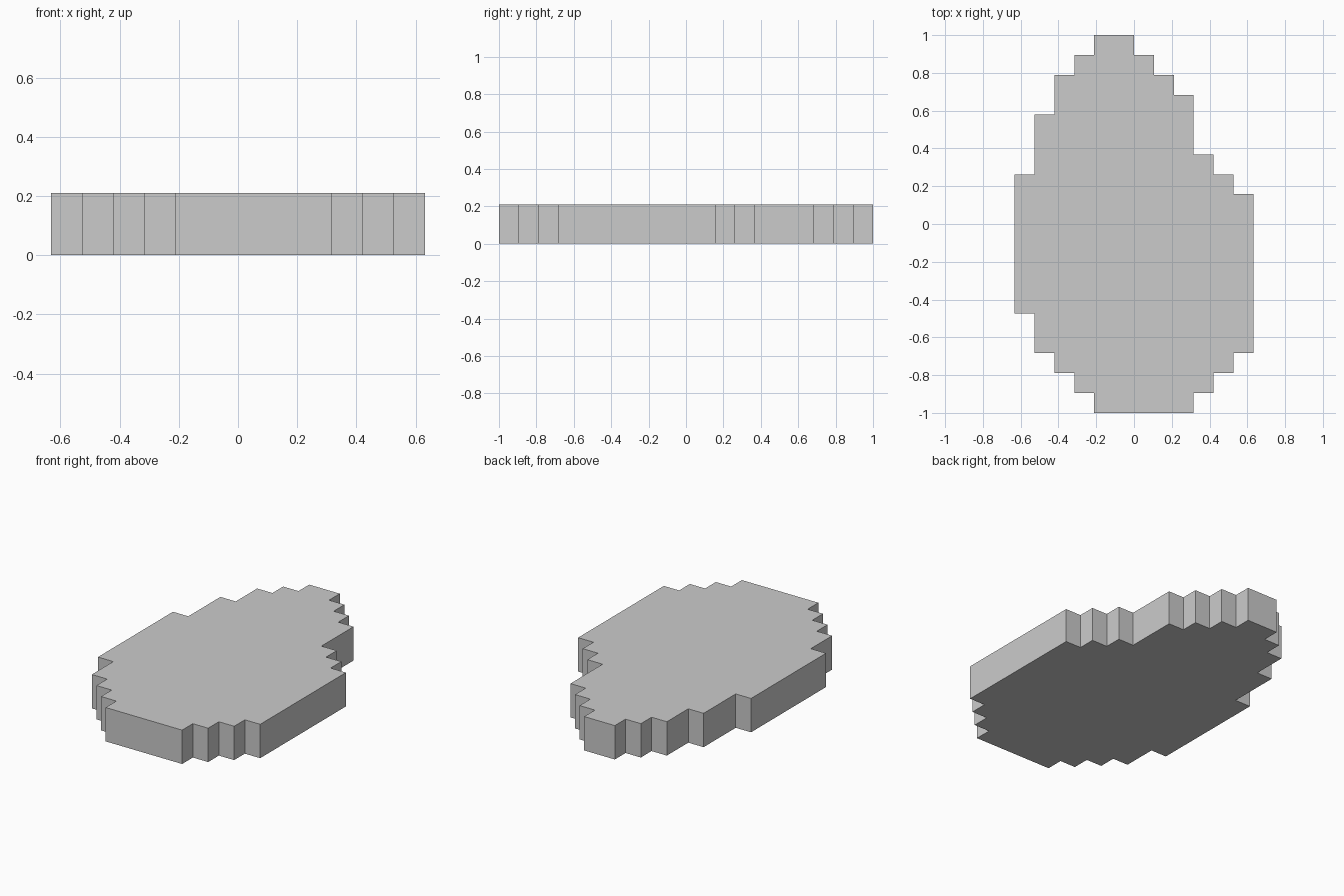
import bpy, bmesh

if "Cube" in bpy.data.objects:
    bpy.data.objects.remove(bpy.data.objects["Cube"])

CELL = 2 / 19            # the slab is a stepped outline on a 12 x 19 cell grid
COLS, ROWS, THICK = 12, 19, 2

# Each side: (first row, column of the edge from that row upward)
right = [(0, 9), (1, 10), (2, 11), (3, 12), (11, 11), (12, 10),
         (13, 9), (16, 8), (17, 7), (18, 6)]
left = [(0, 4), (1, 3), (2, 2), (3, 1), (5, 0), (12, 1),
        (15, 2), (17, 3), (18, 4)]


def stepped_edge(steps):
    """Corner points of a staircase edge, from bottom to top."""
    ends = [row for row, _ in steps[1:]] + [ROWS]
    points = []
    for (start, col), end in zip(steps, ends):
        points += [(col, start), (col, end)]
    return points


# Outline: up the right side, down the left side
outline = stepped_edge(right) + stepped_edge(left)[::-1]

bm = bmesh.new()
verts = [bm.verts.new(((c - COLS / 2) * CELL, (r - ROWS / 2) * CELL, 0))
         for c, r in outline]
base = bm.faces.new(verts)

# Thickness
extruded = bmesh.ops.extrude_face_region(bm, geom=[base], use_keep_orig=True)
top = [g for g in extruded["geom"] if isinstance(g, bmesh.types.BMVert)]
bmesh.ops.translate(bm, verts=top, vec=(0, 0, THICK * CELL))
bmesh.ops.recalc_face_normals(bm, faces=bm.faces)

mesh = bpy.data.meshes.new("stepped_slab")
bm.to_mesh(mesh)
bm.free()
bpy.context.collection.objects.link(bpy.data.objects.new("stepped_slab", mesh))
